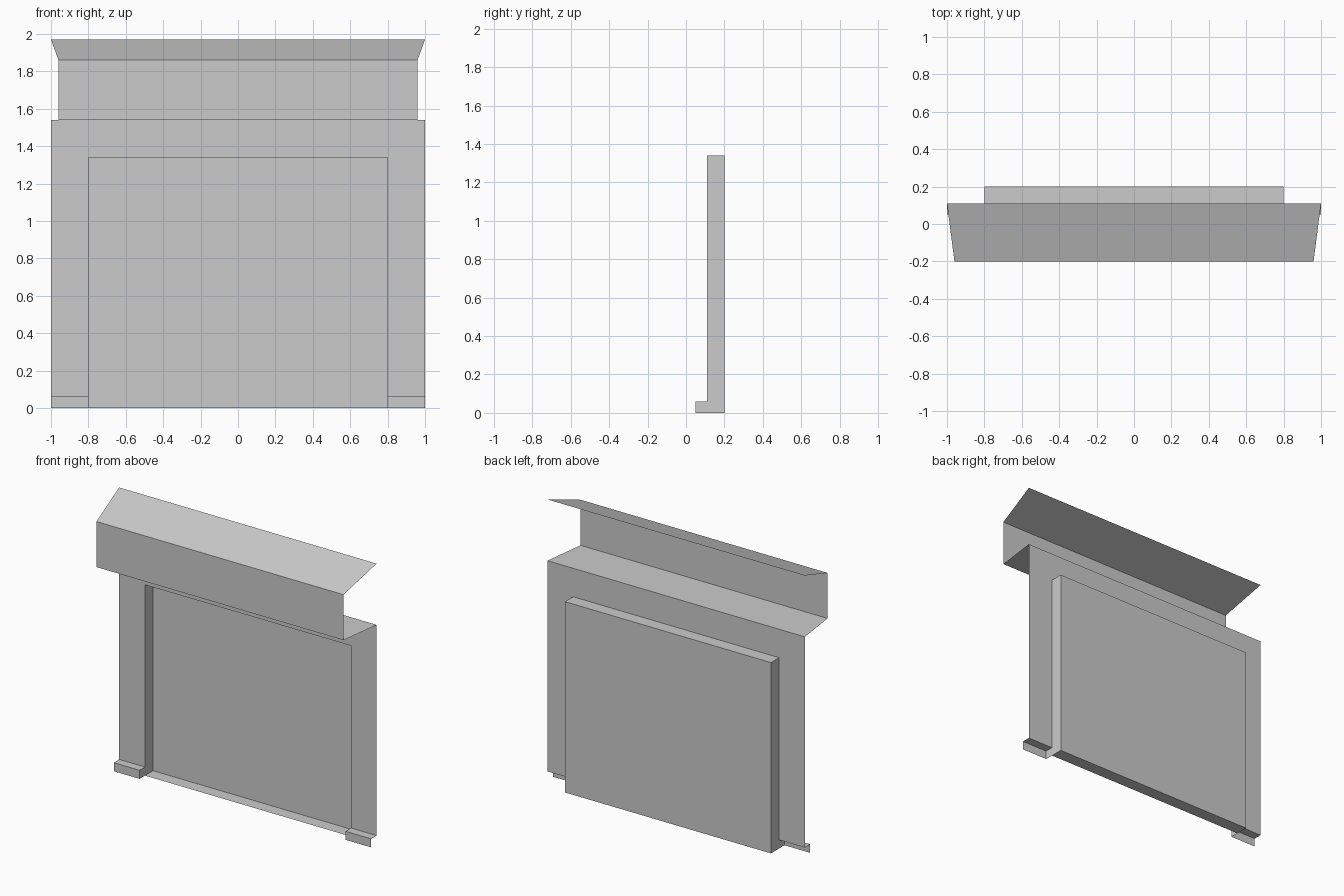
import bpy
import bmesh

cube = bpy.data.objects.get("Cube")
if cube:
    bpy.data.objects.remove(cube, do_unlink=True)

GREY = (0.6, 0.6, 0.6, 1.0)
mat = bpy.data.materials.new("plain grey")
mat.use_nodes = True
mat.diffuse_color = GREY
mat.node_tree.nodes["Principled BSDF"].inputs["Base Color"].default_value = GREY

# Key depths, heights and half widths
FRONT, STEP, WALL, BACK = -0.2, 0.05, 0.11, 0.2
FOOT_Z, OPEN_Z, WALL_Z, FASCIA_Z, ROOF_Z = 0.06, 1.34, 1.54, 1.86, 1.97
OPEN_X, FASCIA_X, OUTER_X = 0.8, 0.96, 1.0


def sheet(name, quads):
    """Make an open thin-sheet object from four-cornered panels."""
    bm = bmesh.new()
    for quad in quads:
        bm.faces.new([bm.verts.new(p) for p in quad])
    bmesh.ops.remove_doubles(bm, verts=bm.verts, dist=0.0001)
    mesh = bpy.data.meshes.new(name)
    bm.to_mesh(mesh)
    bm.free()
    mesh.materials.append(mat)
    obj = bpy.data.objects.new(name, mesh)
    bpy.context.collection.objects.link(obj)
    return obj


def span(a, b):
    """Symmetric strip between two (half width, y, z) edges."""
    return [(-a[0], a[1], a[2]), (a[0], a[1], a[2]),
            (b[0], b[1], b[2]), (-b[0], b[1], b[2])]


def upright(x0, x1, y, z0, z1):
    return [(x0, y, z0), (x1, y, z0), (x1, y, z1), (x0, y, z1)]


def side(x, y0, y1, z0, z1):
    return [(x, y0, z0), (x, y1, z0), (x, y1, z1), (x, y0, z1)]


# Hood: sill, fascia and sloping roof, narrowing towards the front
profile = [(OUTER_X, WALL, WALL_Z), (FASCIA_X, FRONT, WALL_Z),
           (FASCIA_X, FRONT, FASCIA_Z), (OUTER_X, WALL, ROOF_Z)]
sheet("hood", [span(a, b) for a, b in zip(profile, profile[1:])])

# Wall above the opening
sheet("lintel", [span((OUTER_X, WALL, OPEN_Z), (OUTER_X, WALL, WALL_Z))])

# Recess: floor, back panel and ceiling
profile = [(OPEN_X, WALL, 0), (OPEN_X, BACK, 0),
           (OPEN_X, BACK, OPEN_Z), (OPEN_X, WALL, OPEN_Z)]
sheet("recess", [span(a, b) for a, b in zip(profile, profile[1:])])

# Piers, recess cheeks and feet on both sides
for s, label in ((1, "left"), (-1, "right")):
    inner, outer = s * OPEN_X, s * OUTER_X
    sheet(label + "_pier", [upright(inner, outer, WALL, FOOT_Z, OPEN_Z)])
    sheet(label + "_recess_cheek", [side(inner, WALL, BACK, 0, OPEN_Z)])
    sheet(label + "_foot", [
        upright(inner, outer, STEP, 0, FOOT_Z),
        [(inner, STEP, FOOT_Z), (outer, STEP, FOOT_Z),
         (outer, WALL, FOOT_Z), (inner, WALL, FOOT_Z)],
        side(inner, STEP, WALL, 0, FOOT_Z),
    ])
